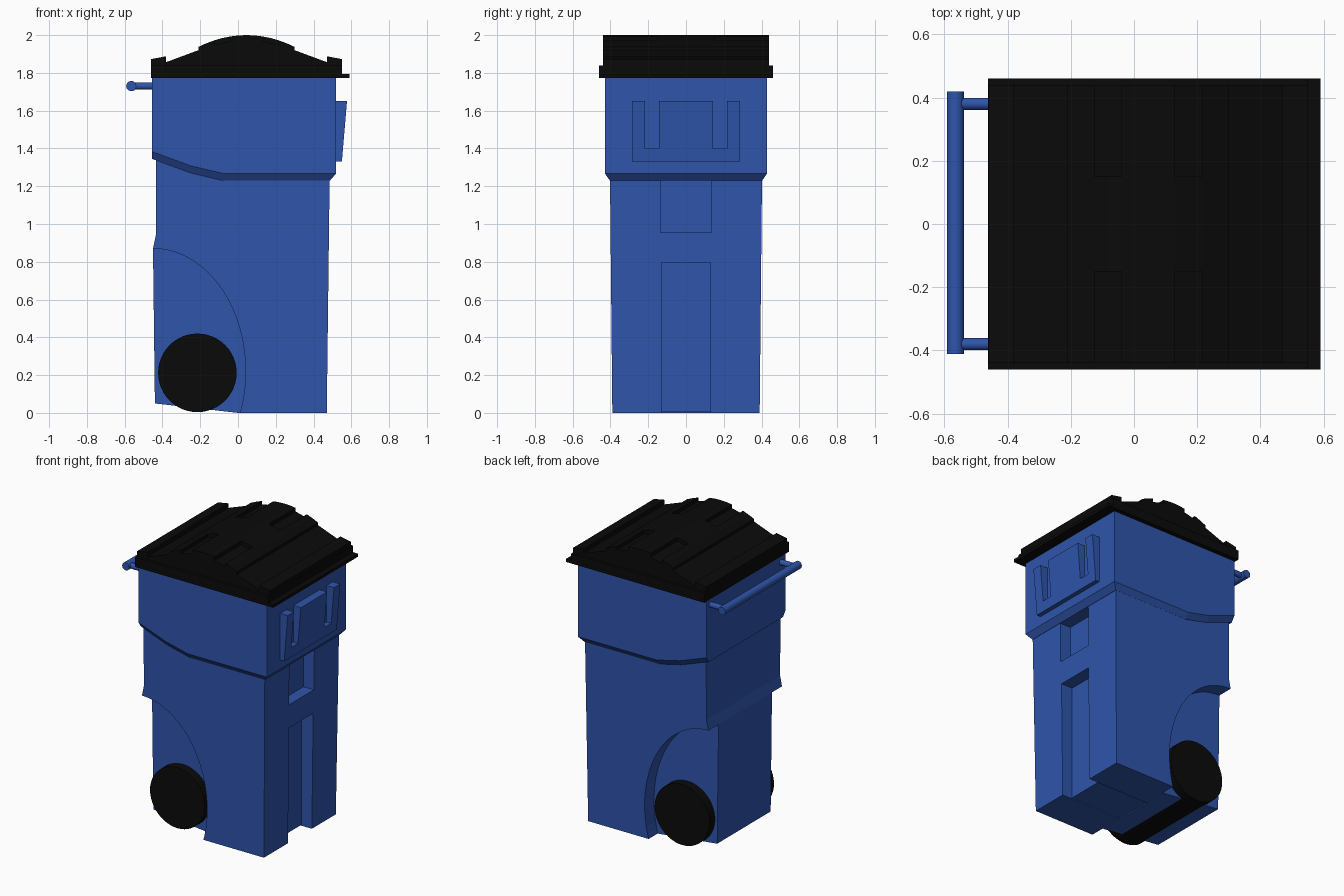
import bpy, bmesh, math
from mathutils import Matrix

if "Cube" in bpy.data.objects:
    bpy.data.objects.remove(bpy.data.objects["Cube"])


def material(name, rgb):
    m = bpy.data.materials.new(name)
    m.diffuse_color = (*rgb, 1)
    m.use_nodes = True
    m.node_tree.nodes["Principled BSDF"].inputs["Base Color"].default_value = m.diffuse_color
    return m


BLUE = material("bin blue", (0.028, 0.09, 0.41))
BLACK = material("matte black", (0.003, 0.003, 0.003))


def add(name, bm, mat):
    bmesh.ops.recalc_face_normals(bm, faces=bm.faces)
    me = bpy.data.meshes.new(name)
    bm.to_mesh(me)
    bm.free()
    ob = bpy.data.objects.new(name, me)
    bpy.context.collection.objects.link(ob)
    me.materials.append(mat)
    return ob


def prism(name, pts, y0, y1, mat=BLUE, grow=0.0):
    """Extrude an xz profile along y; grow widens it with height."""
    bm = bmesh.new()
    a = [bm.verts.new((x, y0 - grow * z, z)) for x, z in pts]
    b = [bm.verts.new((x, y1 + grow * z, z)) for x, z in pts]
    bm.faces.new(a)
    bm.faces.new(b[::-1])
    for i in range(len(pts)):
        j = (i + 1) % len(pts)
        bm.faces.new((a[i], b[i], b[j], a[j]))
    return add(name, bm, mat)


def box(name, x0, x1, y0, y1, z0, z1, mat=BLUE):
    return prism(name, [(x0, z0), (x1, z0), (x1, z1), (x0, z1)], y0, y1, mat)


def cylinder(name, center, radius, length, axis, mat, seg):
    bm = bmesh.new()
    bmesh.ops.create_cone(bm, cap_ends=True, segments=seg, radius1=radius,
                          radius2=radius, depth=length)
    rot = Matrix.Rotation(math.pi / 2, 4, 'X' if axis == 'y' else 'Y')
    bm.transform(Matrix.Translation(center) @ rot)
    ob = add(name, bm, mat)
    bpy.ops.object.select_all(action='DESELECT')
    ob.select_set(True)
    bpy.context.view_layer.objects.active = ob
    bpy.ops.object.shade_smooth_by_angle(angle=math.radians(35))
    return ob


def cut(ob, cutters):
    for c in cutters:
        m = ob.modifiers.new("cut", 'BOOLEAN')
        m.operation, m.solver, m.object = 'DIFFERENCE', 'EXACT', c
        dg = bpy.context.evaluated_depsgraph_get()
        me = bpy.data.meshes.new_from_object(ob.evaluated_get(dg))
        ob.modifiers.clear()
        ob.data = me
        bpy.data.objects.remove(c)


# Tapered lower body
body = prism("body", [(-0.44, 0.05), (0, 0), (0.47, 0), (0.487, 1.4), (-0.435, 1.4),
                      (-0.435, 0.94), (-0.45, 0.87)], -0.39, 0.39, grow=0.01)

# Elliptical wheel wells on both sides
well = [(-0.45 + 0.49 * math.cos(t), 0.22 + 0.65 * math.sin(t))
        for t in [math.radians(-25 + 115 * i / 28) for i in range(29)]]
well += [(-0.7, 0.87), (-0.7, well[0][1])]
cutters = [prism("well_cutter", well, *ys) for ys in ((-0.6, -0.29), (0.29, 0.6))]
# Front channel, grip pocket and shallow underside groove
cutters += [box("channel_cutter", 0.393, 0.7, -0.13, 0.13, -0.1, 0.795),
            box("pocket_cutter", 0.403, 0.7, -0.135, 0.135, 0.955, 1.33),
            box("groove_cutter", 0.0, 0.7, -0.1299, 0.1299, -0.1, 0.008)]
cut(body, cutters)

# Flared collar: three lofted rings with a stepped lower edge
bm = bmesh.new()
rings = []
low = [1.345, 1.27, 1.23, 1.23]
for zs, front, hy in ((low, 0.487, 0.403), ([z + 0.038 for z in low], 0.52, 0.43),
                      ([1.78] * 4, 0.52, 0.43)):
    side = list(zip([-0.455, -0.25, -0.08, front], zs))
    rings.append([bm.verts.new((x, -hy, z)) for x, z in side] +
                 [bm.verts.new((x, hy, z)) for x, z in side[::-1]])
for a, b in zip(rings, rings[1:]):
    for i in range(8):
        j = (i + 1) % 8
        bm.faces.new((a[i], a[j], b[j], b[i]))
for r in (rings[0], rings[2]):
    for i in range(3):
        bm.faces.new((r[i], r[i + 1], r[6 - i], r[7 - i]))
add("collar", bm, BLUE)

# Lift bracket with two open slots
bracket = prism("lift_bracket", [(0.51, 1.33), (0.55, 1.33), (0.577, 1.65), (0.51, 1.65)],
                -0.285, 0.285)
cut(bracket, [box("slot_cutter", 0.5, 0.7, min(s * 0.143, s * 0.217),
                  max(s * 0.143, s * 0.217), 1.4, 1.8) for s in (-1, 1)])

# Rear handle bar and its arms
cylinder("handle_bar", (-0.565, 0.004, 1.73), 0.027, 0.83, 'y', BLUE, 20)
for s in (-1, 1):
    cylinder("handle_arm", (-0.5, s * 0.38, 1.73), 0.019, 0.13, 'x', BLUE, 16)

# Wheels on one continuous roller axle
cylinder("wheels", (-0.215, 0, 0.212), 0.208, 0.70, 'y', BLACK, 48)


# Domed lid with end ribs and raised crown
def crown(x):
    return 2.0 - 0.96 * (x - 0.045) ** 2


profile = [(-0.46, 1.78), (-0.46, 1.873), (-0.38, 1.888), (-0.38, 1.857), (-0.21, 1.92)]
profile += [(x, crown(x)) for x in [-0.21 + 0.51 * i / 12 for i in range(13)]]
profile += [(0.30, 1.92), (0.47, 1.857), (0.47, 1.888), (0.55, 1.873), (0.55, 1.78)]
lid = prism("lid", profile, -0.44, 0.44, BLACK)
# Grooves running from the centre band to the lid sides
grooves = []
for x0, x1 in ((-0.125, -0.04), (0.13, 0.215)):
    for ys in ((-0.6, -0.15), (0.15, 0.6)):
        grooves.append(prism("lid_groove_cutter", [(x0, crown(x0) - 0.025),
                       (x1, crown(x1) - 0.025), (x1, 2.1), (x0, 2.1)], *ys, BLACK))
cut(lid, grooves)
box("lid_rim", -0.461, 0.551, -0.46, 0.46, 1.775, 1.84, BLACK)
box("lid_lip", -0.4605, 0.59, -0.4605, 0.4605, 1.774, 1.794, BLACK)
